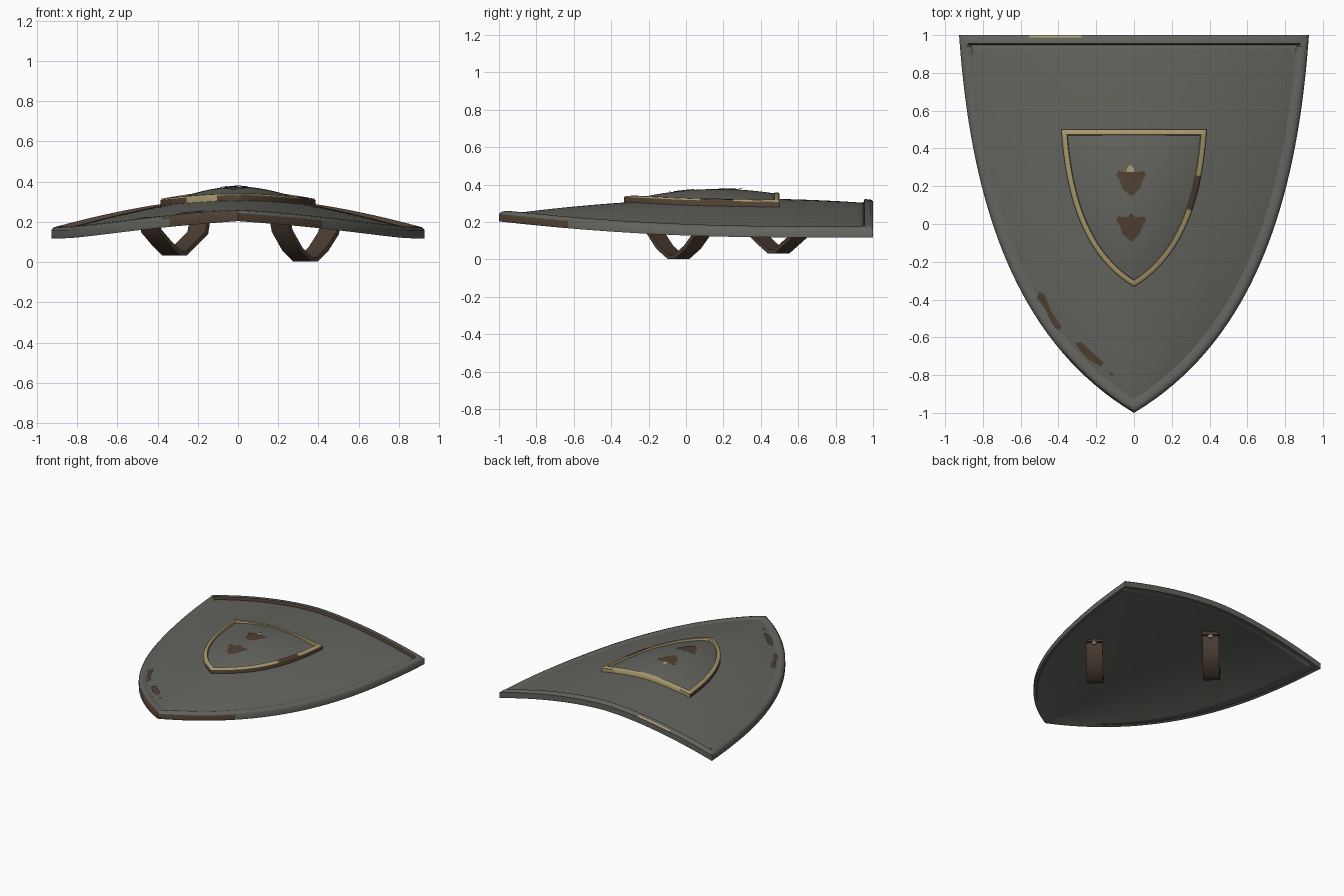
import bpy, bmesh, math
from mathutils import Vector

if "Cube" in bpy.data.objects:
    bpy.data.objects.remove(bpy.data.objects["Cube"])


def material(name, col):
    m = bpy.data.materials.new(name)
    m.diffuse_color = (*col, 1)
    m.use_nodes = True
    m.node_tree.nodes["Principled BSDF"].inputs["Base Color"].default_value = m.diffuse_color
    return m


STEEL = material("grey steel", (0.125, 0.125, 0.112))
RUST = material("brown rust", (0.080, 0.052, 0.033))
GOLD = material("pale gold", (0.40, 0.32, 0.16))
LEATHER = material("dark leather", (0.07, 0.046, 0.031))
RIVET = material("rivet grey", (0.40, 0.40, 0.39))


# Heater outline: right side as a cubic curve from top corner to tip
def bezier(t):
    p = [(0.926, 1), (0.87, 0.2), (0.67, -0.6), (0, -1)]
    k = [(1 - t) ** 3, 3 * t * (1 - t) ** 2, 3 * t * t * (1 - t), t ** 3]
    return Vector((sum(a * q[0] for a, q in zip(k, p)),
                   sum(a * q[1] for a, q in zip(k, p))))


N = 36
SIDE = [bezier(i / N) for i in range(N + 1)]


def half_width(y):
    for a, b in zip(SIDE, SIDE[1:]):
        if a.y >= y >= b.y:
            return a.x + (b.x - a.x) * (a.y - y) / (a.y - b.y)
    return SIDE[0].x if y > 0 else 0


# Height of the bowed shield front, and of the domed centre plate
def surf(x, y):
    mid = 0.325 - 0.053 * (y - 0.3) ** 2
    edge = 0.15 + 0.085 * max(0, (0.5 - y) / 1.5) ** 2
    t = min(1, abs(x) / max(half_width(y), 1e-4))
    return mid - (mid - edge) * t ** 1.7


SC, OY = 0.416, 0.084


def dome(x, y):
    v = (y - OY) / SC
    t = min(1, abs(x) / SC / max(half_width(v), 1e-4))
    g = max(0, 1 - ((y - 0.14) / 0.44) ** 2)
    return surf(x, y) + 0.012 + 0.04 * (1 - t * t) * g


def make(name, verts, faces, mats, rule=None, recalc=True):
    me = bpy.data.meshes.new(name)
    me.from_pydata(verts, [], faces)
    for m in mats:
        me.materials.append(m)
    if rule:
        for i, p in enumerate(me.polygons):
            p.material_index = rule(i, p.center)
    bm = bmesh.new()
    bm.from_mesh(me)
    bmesh.ops.remove_doubles(bm, verts=bm.verts, dist=1e-5)
    if recalc:
        bmesh.ops.recalc_face_normals(bm, faces=bm.faces)
    bm.to_mesh(me)
    bm.free()
    ob = bpy.data.objects.new(name, me)
    bpy.context.collection.objects.link(ob)
    bpy.ops.object.select_all(action='DESELECT')
    ob.select_set(True)
    bpy.context.view_layer.objects.active = ob
    bpy.ops.object.shade_smooth_by_angle(angle=math.radians(45))
    return ob


# Curved plate filling the outline, thickened downwards
def plate(name, scale, oy, height, thick, shrink):
    cols = 32
    verts, faces = [], []
    for p in SIDE:
        for j in range(cols + 1):
            x = p.x * (2 * j / cols - 1) * shrink * scale
            y = p.y * shrink * scale + oy
            verts.append((x, y, height(x, y)))
    for i in range(N):
        for j in range(cols):
            a = i * (cols + 1) + j
            faces.append((a, a + cols + 1, a + cols + 2, a + 1))
    ob = make(name, verts, faces, [STEEL], recalc=False)
    s = ob.modifiers.new("thickness", 'SOLIDIFY')
    s.thickness, s.offset = thick, -1


# Rim swept round the outline; profiles are (inset, height above surface)
def rim(name, scale, oy, side_profile, top_profile, mats, rule):
    top = [Vector((0.926 * (2 * i / 20 - 1), 1)) for i in range(1, 20)]
    loop = SIDE + [Vector((-p.x, p.y)) for p in SIDE[-2::-1]] + top
    is_top = [p.y > 0.999 for p in loop]
    loop = [p * scale + Vector((0, oy)) for p in loop]
    n, k = len(loop), len(side_profile)

    def normal(a, b):
        d = (b - a).normalized()
        return Vector((d.y, -d.x))

    verts, faces = [], []
    for i, p in enumerate(loop):
        n1 = normal(loop[i - 1], p)
        n2 = normal(p, loop[(i + 1) % n])
        m = (n1 + n2) / (1 + n1.dot(n2))
        for d, h in (top_profile if is_top[i] else side_profile):
            q = p + m * d
            verts.append((q.x, q.y, surf(q.x, q.y) + h))
    for i in range(n):
        for j in range(k):
            a, b = i * k, (i + 1) % n * k
            faces.append((a + j, b + j, b + (j + 1) % k, a + (j + 1) % k))
    make(name, verts, faces, mats, lambda i, c: rule(i % k, c))


def rim_rule(seg, c):
    if seg == 0 and (c.y < -0.62 and c.x > 0 or c.y < -0.72):
        return 1                      # rusted outer edge at the tip
    if seg == 1 and c.y < -0.68 and c.x < 0:
        return 1
    if seg == 3 and c.y > 0.92 and abs(c.x) < 0.88:
        return 1                      # rusted inner lip at the top
    if seg == 1 and c.y > 0.98 and -0.52 < c.x < -0.3:
        return 2                      # worn bright spot
    return 0


def boss_rule(seg, c):
    if seg == 0:
        return 0 if c.y > 0.49 or -0.26 < c.x < -0.1 else 1
    if seg in (1, 2) and c.x > 0.28 and 0.08 < c.y < 0.26:
        return 1
    return 0


plate("shield_body", 1, 0, surf, 0.03, 0.985)
rim("shield_rim", 1, 0,
    [(0, -0.032), (0, 0.008), (0.012, 0.018), (0.03, 0.018), (0.066, -0.002), (0.066, -0.03)],
    [(0, -0.032), (0, 0.012), (0.012, 0.02), (0.045, 0.02), (0.054, -0.004), (0.054, -0.03)],
    [STEEL, RUST, GOLD], rim_rule)
plate("centre_plate", SC, OY, dome, 0.01, 0.965)
boss_profile = [(0, -0.012), (0, 0.028), (0.006, 0.034), (0.027, 0.034), (0.031, 0.024), (0.031, -0.012)]
rim("centre_rim", SC, OY, boss_profile, boss_profile, [GOLD, RUST], boss_rule)


# Rust and wear patches: thin fans laid over the curved surfaces
def patch(name, pts, height, mat, off=0.004):
    cx = sum(p[0] for p in pts) / len(pts)
    cy = sum(p[1] for p in pts) / len(pts)
    verts = [(x, y, height(x, y) + off) for x, y in [(cx, cy)] + pts]
    n = len(pts)
    faces = [(0, 1 + i, 1 + (i + 1) % n) for i in range(n)]
    ob = make(name, verts, faces, [mat])
    if ob.data.polygons[0].normal.z < 0:
        ob.data.flip_normals()


mark = [(0, -0.085), (0.045, -0.045), (0.06, 0), (0.08, 0.03), (0.07, 0.05), (0.02, 0.045),
        (0, 0.07), (-0.02, 0.045), (-0.07, 0.05), (-0.08, 0.03), (-0.06, 0), (-0.045, -0.045)]
for i, cy in enumerate((0.23, -0.01)):
    patch(f"centre_mark_{i}", [(x - 0.015, y + cy) for x, y in mark], dome, RUST)
patch("centre_mark_wear", [(-0.04, 0.275), (0, 0.275), (0.0, 0.295), (-0.02, 0.315), (-0.035, 0.3)],
      dome, GOLD, 0.006)
patch("rust_streak_1", [(-0.515, -0.39), (-0.5, -0.36), (-0.475, -0.37), (-0.44, -0.46),
                        (-0.385, -0.54), (-0.395, -0.565), (-0.43, -0.54), (-0.47, -0.45)],
      surf, RUST, 0.006)
patch("rust_streak_2", [(-0.31, -0.63), (-0.28, -0.625), (-0.22, -0.68), (-0.16, -0.735),
                        (-0.175, -0.755), (-0.24, -0.72), (-0.29, -0.665)], surf, RUST, 0.006)
patch("rust_streak_3", [(-0.135, -0.785), (-0.11, -0.79), (-0.115, -0.81)], surf, RUST, 0.006)


# Leather arm straps on the back, running diagonally, with rivets
def strap(name, cx, cy, low):
    along = Vector((0.66, 0.75)).normalized()
    across = Vector((along.y, -along.x)) * 0.06

    def back(u):
        p = Vector((cx, cy)) + along * u
        return surf(p.x, p.y) - 0.031

    path = [(-0.25, back(-0.25)), (-0.195, back(-0.195)), (-0.165, 0.16), (-0.09, low + 0.072),
            (-0.015, low + 0.022), (0.015, low + 0.022), (0.09, low + 0.072), (0.165, 0.15),
            (0.195, back(0.195)), (0.25, back(0.25))]
    verts, faces = [], []
    for i, (u, z) in enumerate(path):
        a, b = path[max(i - 1, 0)], path[min(i + 1, len(path) - 1)]
        d = Vector((b[0] - a[0], b[1] - a[1])).normalized()
        for side, off in ((-1, 0), (1, 0), (1, 0.022), (-1, 0.022)):
            p = Vector((cx, cy)) + along * (u + d.y * off) + across * side
            verts.append((p.x, p.y, z - d.x * off))
    for i in range(len(path) - 1):
        for j in range(4):
            a, k = i * 4, (j + 1) % 4
            faces.append((a + j, a + k, a + 4 + k, a + 4 + j))
    e = len(verts)
    faces += [(0, 1, 2, 3), (e - 4, e - 3, e - 2, e - 1)]
    make(name, verts, faces, [LEATHER])
    for i, u in enumerate((-0.225, 0.225)):
        p = Vector((cx, cy)) + along * u
        bpy.ops.mesh.primitive_uv_sphere_add(segments=12, ring_count=6, radius=0.022,
                                             location=(p.x, p.y, back(u) - 0.022))
        ob = bpy.context.object
        ob.name = f"{name}_rivet_{i}"
        ob.scale.z = 0.6
        ob.data.materials.append(RIVET)
        bpy.ops.object.shade_smooth()


strap("lower_strap", 0.335, -0.04, 0.0)
strap("upper_strap", -0.315, 0.495, 0.03)
